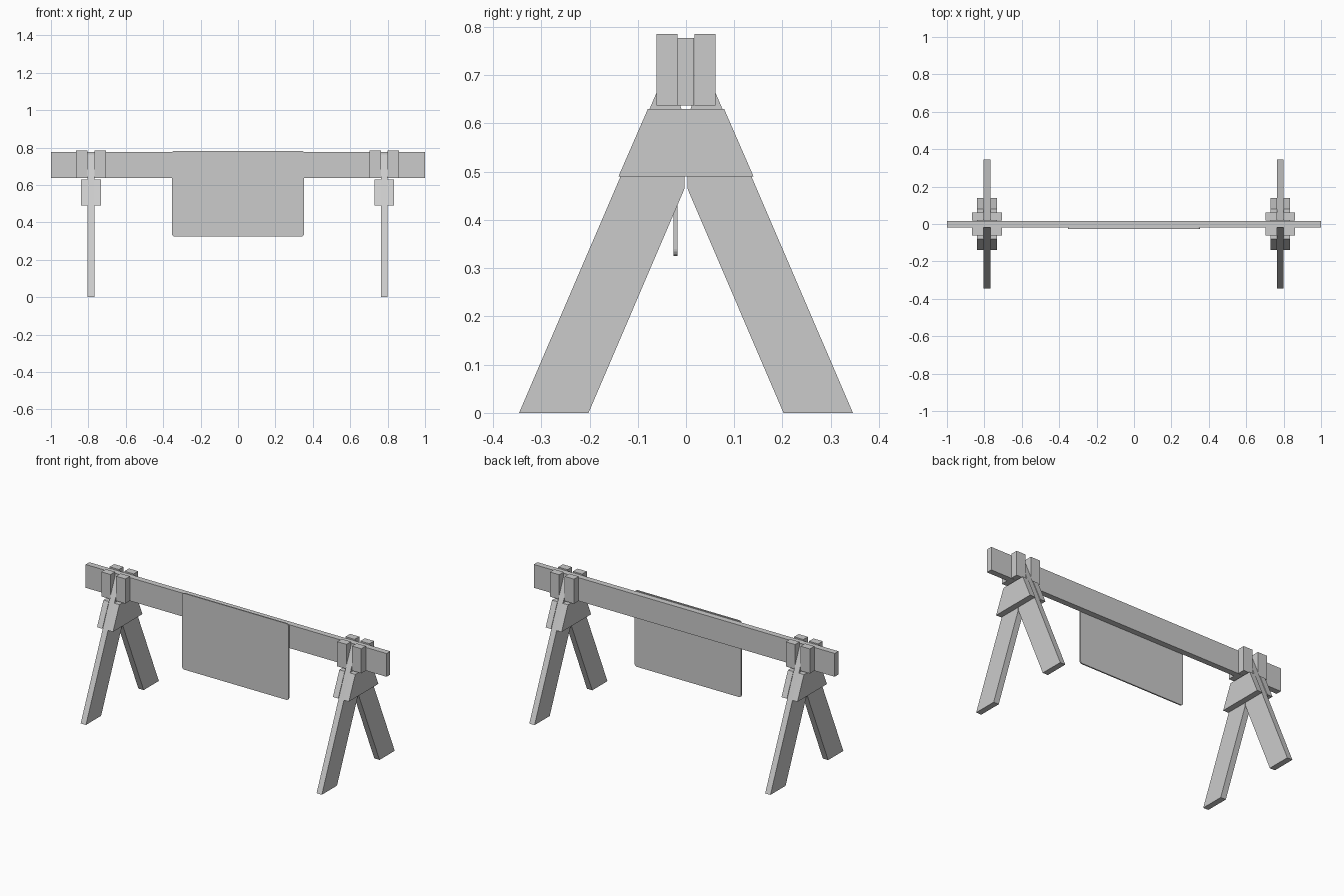
import bpy
import bmesh
import math

cube = bpy.data.objects.get("Cube")
if cube:
    bpy.data.objects.remove(cube, do_unlink=True)

grey = bpy.data.materials.new("plain_grey")
grey.use_nodes = True
colour = (0.6, 0.6, 0.6, 1)
grey.diffuse_color = colour
grey.node_tree.nodes["Principled BSDF"].inputs["Base Color"].default_value = colour


def prism(name, outline, start, end, axis="x"):
    """Extrude a closed outline, (y, z) along x or (x, z) along y."""
    def place(p, d):
        return (d, p[0], p[1]) if axis == "x" else (p[0], d, p[1])
    bm = bmesh.new()
    a = [bm.verts.new(place(p, start)) for p in outline]
    b = [bm.verts.new(place(p, end)) for p in outline]
    bm.faces.new(a)
    bm.faces.new(b[::-1])
    n = len(outline)
    for i in range(n):
        j = (i + 1) % n
        bm.faces.new((a[j], a[i], b[i], b[j]))
    bmesh.ops.recalc_face_normals(bm, faces=bm.faces)
    mesh = bpy.data.meshes.new(name)
    bm.to_mesh(mesh)
    bm.free()
    mesh.materials.append(grey)
    obj = bpy.data.objects.new(name, mesh)
    bpy.context.collection.objects.link(obj)
    return obj


def rect(u0, u1, z0, z1):
    return [(u0, z0), (u1, z0), (u1, z1), (u0, z1)]


def rounded_rect(half, z0, z1, r, steps=4):
    pts = []
    corners = [(half - r, z1 - r), (r - half, z1 - r),
               (r - half, z0 + r), (half - r, z0 + r)]
    for k, (cx, cz) in enumerate(corners):
        for s in range(steps + 1):
            t = math.pi / 2 * (k + s / steps)
            pts.append((cx + r * math.cos(t), cz + r * math.sin(t)))
    return pts


# Long beam and the sign board fixed to its front
prism("beam", rect(-0.018, 0.017, 0.637, 0.777), -1, 1)
prism("sign_board", rounded_rect(0.354, 0.325, 0.783, 0.015), -0.026, -0.018, "y")

# Leg outline: slanted plank, cut upright where it meets its twin and the beam
leg = [(0.346, 0), (0.202, 0), (0.003, 0.465), (0.003, 0.61),
       (0.012, 0.637), (0.018, 0.637), (0.018, 0.764)]
gusset = [(-0.14, 0.49), (0.14, 0.49), (0.079, 0.63), (-0.079, 0.63)]

# Two trestles, each with two legs, two gussets and four cleats
for side, cx in (("right", -0.786), ("left", 0.782)):
    for place, s in (("front", -1), ("back", 1)):
        prism(f"{place}_{side}_leg", [(s * y, z) for y, z in leg],
              cx - 0.0175, cx + 0.0175)
        for part, d in (("outer", math.copysign(1, cx)), ("inner", -math.copysign(1, cx))):
            prism(f"{place}_{side}_{part}_cleat",
                  rect(s * 0.018, s * 0.061, 0.637, 0.785),
                  cx + d * 0.0185, cx + d * 0.08)
    for part, d in (("outer", math.copysign(1, cx)), ("inner", -math.copysign(1, cx))):
        prism(f"{side}_{part}_gusset", gusset, cx + d * 0.0175, cx + d * 0.053)
